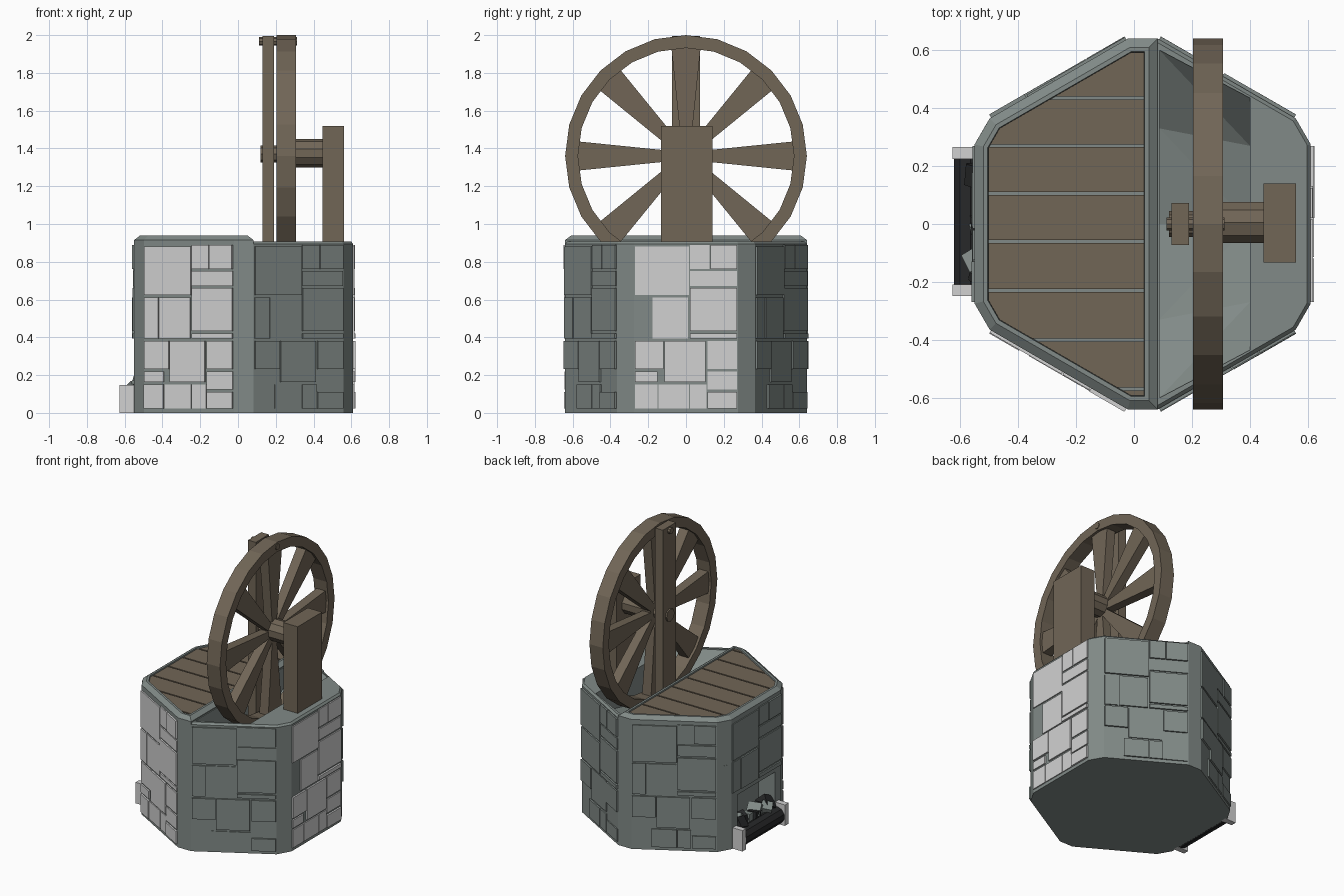
import bpy, bmesh, math, random
from mathutils import Vector, Matrix

if "Cube" in bpy.data.objects:
    bpy.data.objects.remove(bpy.data.objects["Cube"])

random.seed(4)
CX, APO, HALF = 0.03, 0.58, 0.275      # hexagonal base with cut corners


def mat(name, col):
    m = bpy.data.materials.new(name)
    m.diffuse_color = (*col, 1)
    m.use_nodes = True
    m.node_tree.nodes["Principled BSDF"].inputs["Base Color"].default_value = m.diffuse_color
    return m


STONE = mat("green grey stone", (0.22, 0.255, 0.243))
PALE = mat("pale stone", (0.64, 0.64, 0.64))
WOOD = mat("brown wood", (0.165, 0.132, 0.094))
COAL = mat("black charcoal", (0.02, 0.021, 0.022))


def finish(name, bm, m):
    bmesh.ops.recalc_face_normals(bm, faces=bm.faces[:])
    me = bpy.data.meshes.new(name)
    bm.to_mesh(me)
    bm.free()
    me.materials.append(m)
    ob = bpy.data.objects.new(name, me)
    bpy.context.collection.objects.link(ob)
    return ob


def add_box(bm, lo, hi, M=Matrix()):
    lo, hi = Vector(lo), Vector(hi)
    S = Matrix.Diagonal((*(hi - lo), 1))
    return bmesh.ops.create_cube(bm, size=1, matrix=M @ Matrix.Translation((lo + hi) / 2) @ S)["verts"]


def box(name, lo, hi, m):
    bm = bmesh.new()
    add_box(bm, lo, hi)
    return finish(name, bm, m)


def hull(name, pts, m):
    bm = bmesh.new()
    for p in pts:
        bm.verts.new(p)
    bmesh.ops.convex_hull(bm, input=bm.verts[:])
    return finish(name, bm, m)


def rod(name, a, b, r, n, m):
    a, b = Vector(a), Vector(b)
    M = Matrix.Translation((a + b) / 2) @ (b - a).to_track_quat('Z', 'Y').to_matrix().to_4x4()
    bm = bmesh.new()
    bmesh.ops.create_cone(bm, cap_ends=True, segments=n, radius1=r, radius2=r,
                          depth=(b - a).length, matrix=M)
    return finish(name, bm, m)


def loft(name, rings, m, closed=False):
    """Join equal rings with quads; close into a loop or cap both ends."""
    bm = bmesh.new()
    vs = [[bm.verts.new(p) for p in r] for r in rings]
    n = len(rings[0])
    for k in range(len(vs) if closed else len(vs) - 1):
        a, b = vs[k], vs[(k + 1) % len(vs)]
        for i in range(n):
            bm.faces.new((a[i], a[(i + 1) % n], b[(i + 1) % n], b[i]))
    if not closed:
        bm.faces.new(vs[0])
        bm.faces.new(vs[-1])
    return finish(name, bm, m)


def inset(poly, d):
    """Offset a counter-clockwise polygon inwards."""
    out, n = [], len(poly)
    for i in range(n):
        p0, p, p1 = (Vector(poly[j % n]) for j in (i - 1, i, i + 1))
        e0, e1 = (p - p0).normalized(), (p1 - p).normalized()
        n0, n1 = Vector((-e0.y, e0.x)), Vector((-e1.y, e1.x))
        out.append(p + (n0 + n1) * d / (1 + n0.dot(n1)))
    return out


def ring(poly, z):
    return [(p[0], p[1], z) for p in poly]


# Stone base
hexa = []
for k in range(6):
    a = math.radians(60 * k)
    n, t = Vector((math.cos(a), math.sin(a))), Vector((-math.sin(a), math.cos(a)))
    hexa += [Vector((CX, 0)) + n * APO + t * s * HALF for s in (-1, 1)]
base = loft("stone_base", [ring(hexa, 0), ring(hexa, 0.895), ring(inset(hexa, 0.012), 0.908)], STONE)

# Wheel pit and firebox are cut out of the base
pit = []
for x, y0, y1 in ((0.088, 0.6, 0.33), (0.4, 0.435, 0.27)):
    for s in (-1, 1):
        pit += [(x, s * y0, 0.97), (x, s * y0, 0.9), (x, s * y1, 0.73)]
    pit.append((x, 0, 0.67))
cutters = [hull("pit_cutter", pit, STONE),
           box("firebox_cutter", (-0.7, -0.21, 0.012), (-0.42, 0.21, 0.36), STONE)]
bpy.context.view_layer.objects.active = base
for c in cutters:
    md = base.modifiers.new("cut", 'BOOLEAN')
    md.operation, md.solver, md.object = 'DIFFERENCE', 'EXACT', c
    c.hide_render = True
    bpy.ops.object.modifier_apply(modifier=md.name)
    bpy.data.objects.remove(c)

# Stone facing slabs: left, right, bottom, top in hundredths across / up the wall
slabs = [(0, 53, 62, 88), (54, 73, 76, 89), (74, 100, 76, 89), (54, 100, 67, 75),
         (0, 16, 39, 61), (17, 52, 39, 61), (54, 100, 43, 66), (54, 100, 39, 42),
         (0, 28, 23, 38), (29, 69, 16, 38), (71, 100, 23, 38), (0, 22, 16, 22),
         (0, 22, 2, 15), (23, 53, 2, 15), (54, 70, 2, 15), (71, 100, 12, 22),
         (71, 100, 2, 11)]
names = ["right", "back_right", "back_left", "left", "front_left", "front_right"]
for k, nm in enumerate(names):
    M = Matrix.Translation((CX, 0, 0)) @ Matrix.Rotation(math.radians(60 * k), 4, 'Z')
    pale = nm in ("right", "front_left")
    bm = bmesh.new()
    for i, (u0, u1, z0, z1) in enumerate(slabs):
        if nm == "left" and z0 < 38 or nm == "right" and i == 4:
            continue
        if not pale and i in (11, 12, 15):
            continue
        t = random.uniform(0.006, 0.013)
        add_box(bm, (APO - 0.02, (u0 / 50 - 1) * HALF * 0.98, z0 / 100 + 0.003),
                (APO + t, (u1 / 50 - 1) * HALF * 0.98, z1 / 100), M)
    finish(nm + "_wall_slabs", bm, PALE if pale else STONE)

# Loose corner slab
bm = bmesh.new()
add_box(bm, (0.625, -0.04, 0.4), (0.64, 0.04, 0.6),
        Matrix.Translation((CX, 0, 0)) @ Matrix.Rotation(math.radians(150), 4, 'Z'))
finish("corner_slab", bm, STONE)

# Bevelled stone frame around the lid
half = [p for p in hexa if p.x < 0.1 and (p.x < 0.06 or abs(p.y) > 0.6)]
loft("lid_frame", [ring(inset(half, d), z) for d, z in
                   ((0, 0.89), (0, 0.915), (0.03, 0.938), (0.045, 0.938), (0.05, 0.89))],
     STONE, closed=True)

# Lid planks
lid = inset(half, 0.047)
cuts = [-0.64, -0.57, -0.4, -0.23, -0.06, 0.105, 0.27, 0.435, 0.64]
for i in range(len(cuts) - 1):
    bm = bmesh.new()
    f = bm.faces.new([bm.verts.new(p) for p in ring(lid, 0.9)])
    for y, s in ((cuts[i] + 0.005, -1), (cuts[i + 1] - 0.005, 1)):
        bmesh.ops.bisect_plane(bm, geom=bm.verts[:] + bm.edges[:] + bm.faces[:],
                               plane_co=(0, y, 0), plane_no=(0, s, 0), clear_outer=True)
    if bm.faces:
        g = bmesh.ops.extrude_face_region(bm, geom=bm.faces[:])["geom"]
        bmesh.ops.translate(bm, vec=(0, 0, 0.029),
                            verts=[v for v in g if isinstance(v, bmesh.types.BMVert)])
        finish("lid_plank_%d" % (i + 1), bm, WOOD)
    else:
        bm.free()

# Wheel rim
WZ, N = 1.36, 24


def circle(r, x):
    return [(x, r * math.sin(2 * math.pi * i / N), WZ + r * math.cos(2 * math.pi * i / N)) for i in range(N)]


loft("wheel_rim", [circle(0.64, 0.203), circle(0.64, 0.307), circle(0.572, 0.307),
                   circle(0.572, 0.203)], WOOD, closed=True)

# Tapered spokes
for k in range(8):
    M = Matrix.Translation((0.255, 0, WZ)) @ Matrix.Rotation(math.radians(45 * k), 4, 'X')
    pts = [M @ Vector((sx * t, sy * w, r)) for r, w, t in ((0.03, 0.022, 0.03), (0.58, 0.078, 0.035))
           for sx in (-1, 1) for sy in (-1, 1)]
    hull("wheel_spoke_%d" % (k + 1), pts, WOOD)

# Axle, post, crank bar and pin
rod("axle", (0.225, 0.005, 1.375), (0.47, 0.005, 1.375), 0.075, 10, WOOD)
rod("spindle", (0.12, 0, 1.37), (0.3, 0, 1.37), 0.045, 8, WOOD)
box("axle_post", (0.447, -0.133, 0.88), (0.56, 0.14, 1.52), WOOD)
box("crank_bar", (0.13, -0.073, 0.75), (0.19, 0.073, 1.995), WOOD)
rod("crank_pin", (0.112, 0, 1.967), (0.312, 0, 1.967), 0.022, 8, WOOD)

# Firebox: end stones, charred log and coals
for s, nm in ((-1, "front"), (1, "back")):
    y = 0.008 + s * 0.237
    box("firebox_stone_" + nm, (-0.627, y - 0.02, 0), (-0.54, y + 0.02, 0.148), PALE)
rod("charred_log", (-0.565, -0.22, 0.062), (-0.565, 0.23, 0.062), 0.06, 10, COAL)
for i in range(9):
    bm = bmesh.new()
    M = Matrix.Translation((random.uniform(-0.56, -0.49), -0.17 + 0.042 * i, random.uniform(0.12, 0.17)))
    M = M @ Matrix.Rotation(random.uniform(0, 3), 4, Vector((1, random.random(), 0.5)))
    bmesh.ops.create_cube(bm, size=random.uniform(0.06, 0.09), matrix=M)
    finish("coal_%d" % (i + 1), bm, STONE if i % 2 else COAL)
